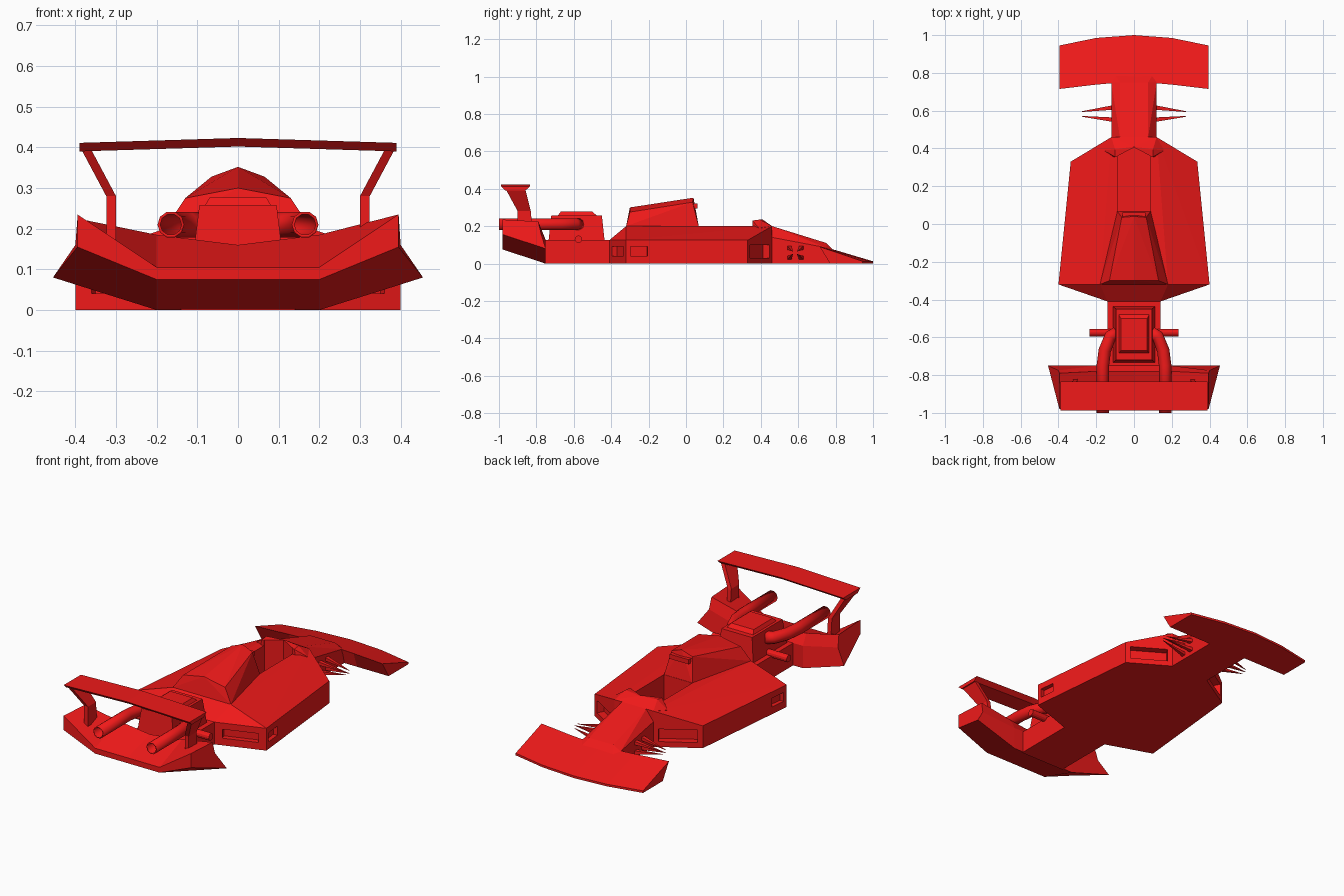
import bpy, bmesh, math

if "Cube" in bpy.data.objects:
    bpy.data.objects.remove(bpy.data.objects["Cube"])

red = bpy.data.materials.new("red_paint")
red.diffuse_color = (0.87, 0.01, 0.01, 1)
red.use_nodes = True
red.node_tree.nodes["Principled BSDF"].inputs["Base Color"].default_value = red.diffuse_color


def finish(name, bm):
    bmesh.ops.recalc_face_normals(bm, faces=bm.faces)
    me = bpy.data.meshes.new(name)
    bm.to_mesh(me)
    bm.free()
    me.materials.append(red)
    ob = bpy.data.objects.new(name, me)
    bpy.context.collection.objects.link(ob)
    return ob


def hull(name, pts, sym=True):
    """Convex faceted solid; points are mirrored across x = 0."""
    allp = set(pts) | ({(-x, y, z) for x, y, z in pts} if sym else set())
    bm = bmesh.new()
    vs = [bm.verts.new(p) for p in sorted(allp)]
    bmesh.ops.convex_hull(bm, input=vs)
    bmesh.ops.dissolve_limit(bm, angle_limit=0.01, verts=bm.verts, edges=bm.edges)
    return finish(name, bm)


def loft(name, rings):
    """Skin equal-length rings of points and cap both ends."""
    bm = bmesh.new()
    rs = [[bm.verts.new(p) for p in r] for r in rings]
    n = len(rs[0])
    for a, b in zip(rs, rs[1:]):
        for i in range(n):
            j = (i + 1) % n
            bm.faces.new((a[i], a[j], b[j], b[i]))
    bm.faces.new(rs[0])
    bm.faces.new(rs[-1][::-1])
    return finish(name, bm)


def box(name, loc, size, rot=0):
    bm = bmesh.new()
    bmesh.ops.create_cube(bm, size=1)
    for v in bm.verts:
        v.co = [c * s for c, s in zip(v.co, size)]
    ob = finish(name, bm)
    ob.location = loc
    ob.rotation_euler.z = rot
    return ob


def cut(ob, cutters):
    for c in cutters:
        c.hide_render = True
        m = ob.modifiers.new("cut", 'BOOLEAN')
        m.operation, m.solver, m.object = 'DIFFERENCE', 'EXACT', c
        bpy.context.view_layer.objects.active = ob
        bpy.ops.object.modifier_apply(modifier=m.name)


def span(half):
    """Mirror side stations listed from tip to centre."""
    return half + [[(-x, y, z) for x, y, z in r] for r in half[-2::-1]]


# Main body with side pods
outline = [(.12, .46), (.335, .33), (.4, -.32), (.14, -.41)]
body = hull("side_pods", [(x, y, z) for x, y in outline for z in (0, .125)]
            + [(.12, .46, .2), (.18, -.32, .2)])
# Cockpit windscreen lip
screen = hull("windscreen", [(0, .41, .235), (.1, .355, .23), (.1, .395, .235),
                             (.12, .46, .2), (.16, .39, .19), (.11, .355, .19), (.12, .45, .18)])
# Cockpit opening and vent recesses
cockpit = hull("cockpit_cutter", [(x, y, z) for x, y in ((.088, .07), (.088, .36), (0, .405))
                                  for z in (.05, .3)])
vents = []
for s in (-1, 1):
    vents.append(box("front_vent_cutter", (s * .2275, .395, .065), (.2, .08, .07), s * math.atan2(-.13, .215)))
    vents.append(box("rear_vent_cutter", (s * .27, -.365, .065), (.19, .06, .05), s * math.atan2(.09, .26)))
    vents.append(box("side_vent_cutter", (s * .4, -.25, .065), (.06, .09, .05), s * .1))
cut(body, [cockpit] + vents)
cut(screen, [cockpit])
for c in [cockpit] + vents:
    bpy.data.objects.remove(c)

# Nose
hull("nose", [(.12, .45, 0), (.12, .46, .14), (.075, .46, .2), (.075, .75, .11),
              (.12, .75, .085), (.12, .77, 0), (.1, .79, .068), (.1, .79, 0)])

# Front wing
loft("front_wing", span([[(x, yf, .012), (x, yf, 0), (x, .77, 0), (x, yt, zt)]
                         for x, yf, yt, zt in ((.395, .945, .715, .09), (.2, .985, .738, .087), (0, 1, .755, .085))]))

# Front suspension spikes
for s in (-1, 1):
    for y0, y1 in ((.617, .595), (.552, .57)):
        for z0, z1 in ((.085, .065), (.03, .05)):
            hull("front_suspension_arm", [(s * .11, y0 + a, z0 + b) for a in (-.012, .012) for b in (-.01, .01)]
                 + [(s * .275, y1 + a, z1) for a in (-.002, .002)], sym=False)

# Engine cover and air intake
hull("engine_cover", [(0, .04, .352), (.065, .035, .328), (.09, .07, .19),
                      (0, -.3, .3), (.13, -.3, .275), (.18, -.32, .2), (.18, -.32, .18)])
box("air_intake", (0, .047, .307), (.12, .03, .026))

# Rear chassis and engine
hull("rear_chassis", [(.14, y, z) for y in (-.38, -.76) for z in (0, .125)])
hull("engine_block", [(.112, -.435, .12), (.112, -.735, .12), (.095, -.45, .258), (.095, -.72, .258)])
hull("engine_top", [(.085, -.47, .25), (.085, -.69, .25), (.07, -.5, .277), (.07, -.67, .277)])

# Rear axle
bm = bmesh.new()
bmesh.ops.create_cone(bm, cap_ends=True, segments=12, radius1=.02, radius2=.02, depth=.47)
axle = finish("rear_axle", bm)
axle.location = (0, -.575, .13)
axle.rotation_euler.y = math.pi / 2

# Hollow exhaust pipes
for s in (-1, 1):
    cu = bpy.data.curves.new("exhaust_pipe", 'CURVE')
    cu.dimensions = '3D'
    cu.bevel_depth, cu.bevel_resolution = .033, 3
    sp = cu.splines.new('POLY')
    path = [(.09, -.575), (.125, -.595), (.155, -.67), (.165, -.75), (.165, -1)]
    sp.points.add(len(path) - 1)
    for p, (x, y) in zip(sp.points, path):
        p.co = (s * x, y, .21, 1)
    cu.materials.append(red)
    ob = bpy.data.objects.new("exhaust_pipe", cu)
    bpy.context.collection.objects.link(ob)
    m = ob.modifiers.new("wall", 'SOLIDIFY')
    m.thickness = .007

# Rear diffuser with upswept tips
loft("rear_diffuser", span([
    [(.455, -.75, .08), (.395, -.98, .155), (.395, -.98, .235), (.395, -.79, .225), (.4, -.775, .16)],
    [(.2, -.75, 0), (.2, -.98, .075), (.2, -.98, .105), (.2, -.78, .185), (.2, -.75, .125)],
    [(0, -.75, 0), (0, -.98, .075), (0, -.98, .105), (0, -.78, .16), (0, -.75, .125)]]))

# Rear wing and its bent supports
loft("rear_wing", span([[(x, y, z - d) for y, z in ((-.988, .423), (-.835, .423), (-.86, .402), (-.965, .402))]
                        for x, d in ((.39, .012), (0, 0))]))
for s in (-1, 1):
    loft("rear_wing_support", [[(s * (x + dx), y, z) for dx, y in ((0, ya), (.024, ya), (.024, yb), (0, yb))]
                               for x, ya, yb, z in ((.3, -.9, -.82, .17), (.3, -.9, -.83, .28), (.364, -.965, -.86, .4))])
